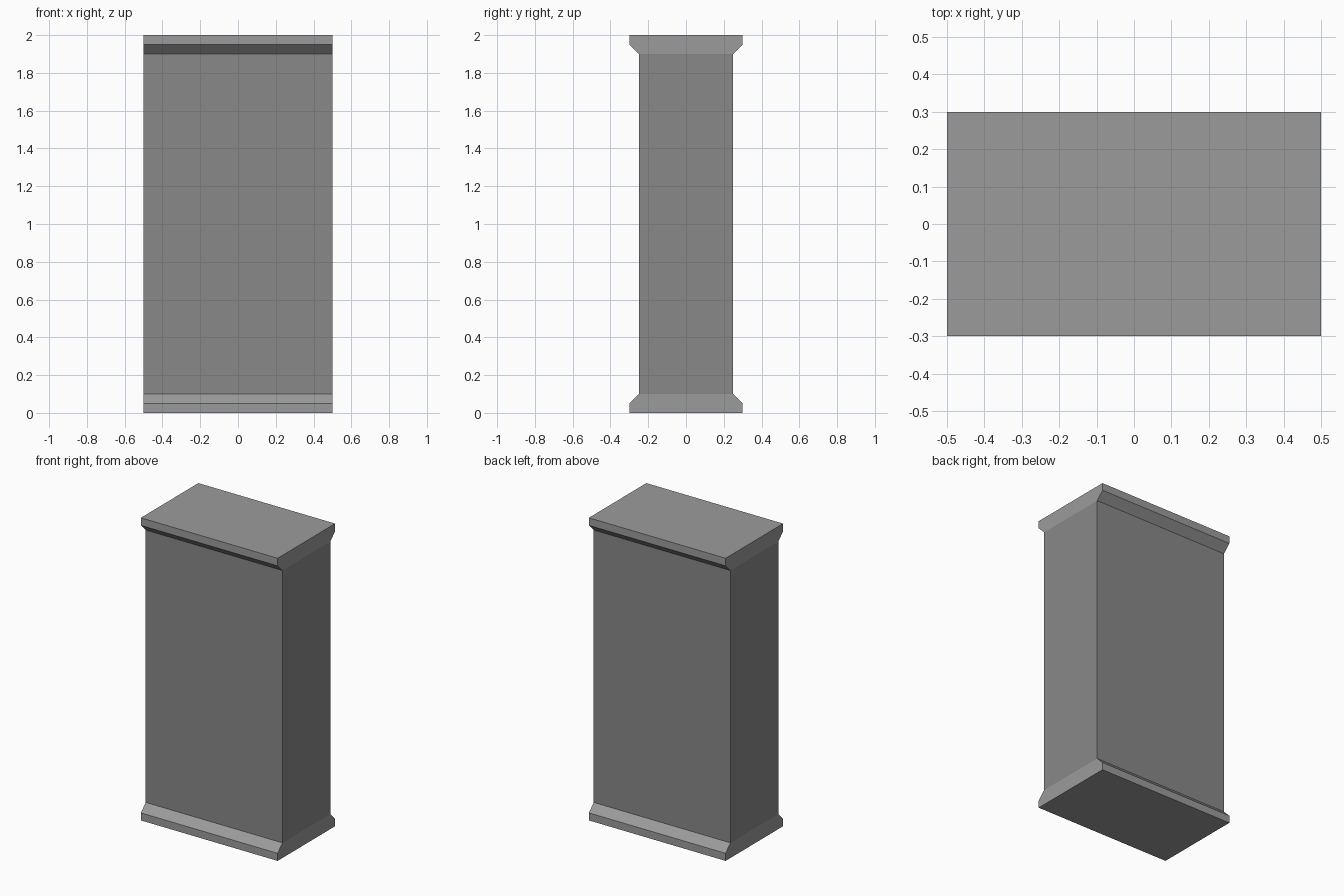
import bpy
import bmesh

if "Cube" in bpy.data.objects:
    bpy.data.objects.remove(bpy.data.objects["Cube"])

HALF_LEN = 0.5


def grey(name, value):
    mat = bpy.data.materials.new(name)
    mat.diffuse_color = (value, value, value, 1)
    mat.use_nodes = True
    mat.node_tree.nodes["Principled BSDF"].inputs["Base Color"].default_value = mat.diffuse_color
    return mat


def extruded(name, profile, mat, gaps=()):
    """Extrude a (y, z) profile along x; sides listed in gaps stay open (hidden joints)."""
    bm = bmesh.new()
    left = [bm.verts.new((-HALF_LEN, y, z)) for y, z in profile]
    right = [bm.verts.new((HALF_LEN, y, z)) for y, z in profile]
    bm.faces.new(left)
    bm.faces.new(right[::-1])
    n = len(profile)
    for i in range(n):
        if i not in gaps:
            j = (i + 1) % n
            bm.faces.new((left[i], right[i], right[j], left[j]))
    # Point every face away from the middle of the part
    mid_z = sum(z for _, z in profile) / n
    for f in bm.faces:
        f.normal_update()
        c = f.calc_center_median()
        c.z -= mid_z
        if f.normal.dot(c) < 0:
            f.normal_flip()
    mesh = bpy.data.meshes.new(name)
    bm.to_mesh(mesh)
    bm.free()
    mesh.materials.append(mat)
    obj = bpy.data.objects.new(name, mesh)
    bpy.context.collection.objects.link(obj)


trim_grey = grey("trim_grey", 0.33)
core_grey = grey("core_grey", 0.25)

# Wall core, slightly darker, open where it meets the trims
extruded("wall_core", [(-0.25, 0.1), (0.25, 0.1), (0.25, 1.9), (-0.25, 1.9)],
         core_grey, gaps=(0, 2))

# Chamfered base trim, and the same profile flipped for the top trim
trim = [(-0.3, 0), (0.3, 0), (0.3, 0.05), (0.25, 0.1), (-0.25, 0.1), (-0.3, 0.05)]
extruded("base_trim", trim, trim_grey, gaps=(3,))
extruded("top_trim", [(y, 2 - z) for y, z in trim], trim_grey, gaps=(3,))
